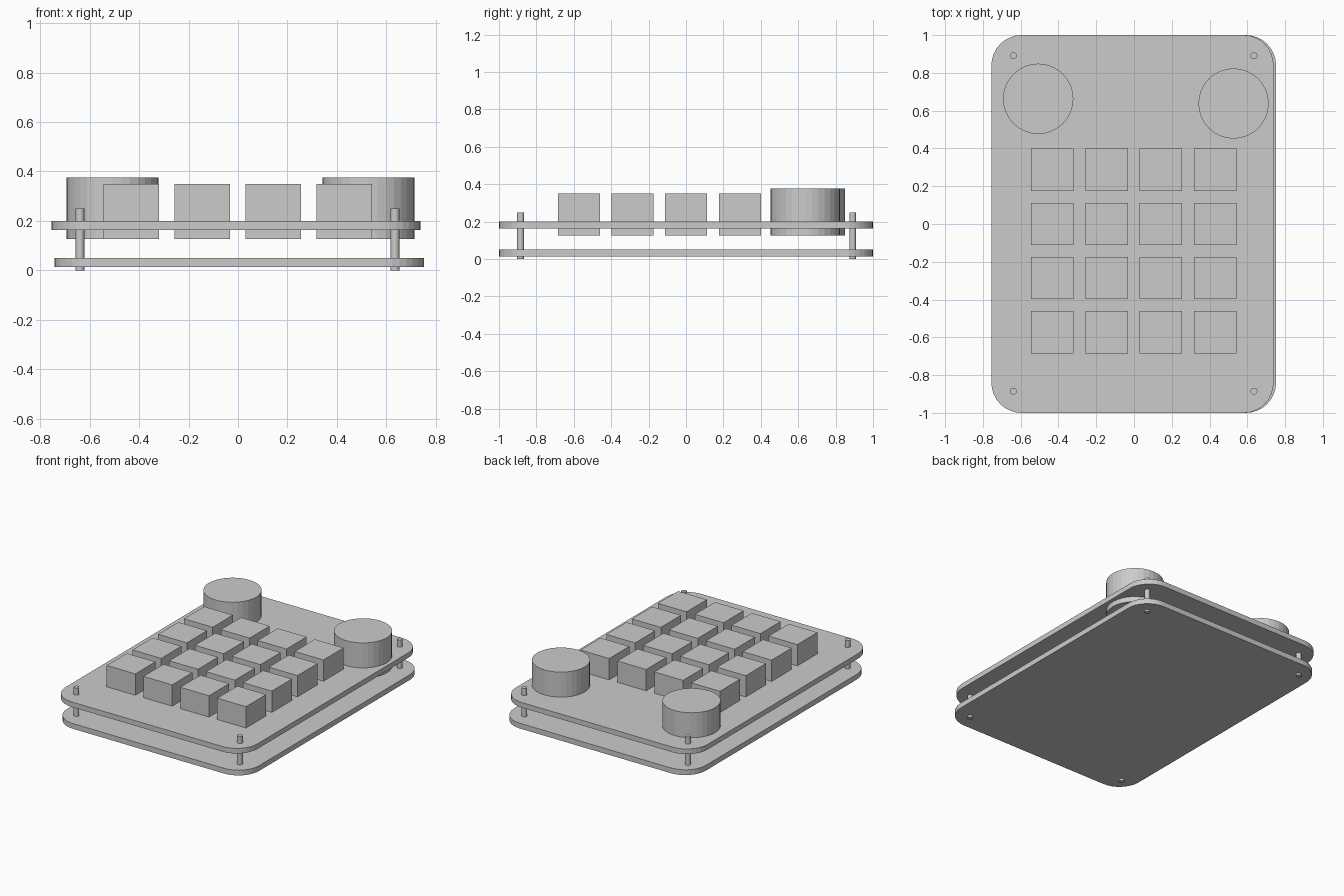
import bpy, bmesh

if "Cube" in bpy.data.objects:
    bpy.data.objects.remove(bpy.data.objects["Cube"])


def finish(name, bm):
    mesh = bpy.data.meshes.new(name)
    bm.to_mesh(mesh)
    bm.free()
    obj = bpy.data.objects.new(name, mesh)
    bpy.context.collection.objects.link(obj)
    return obj


def box(name, x0, x1, y0, y1, z0, z1, corner=0.0):
    """Box between limits, with optional rounded vertical corners."""
    bm = bmesh.new()
    bmesh.ops.create_cube(bm, size=1)
    for v in bm.verts:
        v.co.x = x1 if v.co.x > 0 else x0
        v.co.y = y1 if v.co.y > 0 else y0
        v.co.z = z1 if v.co.z > 0 else z0
    if corner:
        upright = [e for e in bm.edges
                   if abs(e.verts[0].co.z - e.verts[1].co.z) > 1e-5]
        bmesh.ops.bevel(bm, geom=upright, offset=corner, segments=8,
                        profile=0.5, affect='EDGES')
    return finish(name, bm)


def cylinder(name, x, y, radius, z0, z1, sides=32):
    bm = bmesh.new()
    bmesh.ops.create_cone(bm, cap_ends=True, segments=sides,
                          radius1=radius, radius2=radius, depth=z1 - z0)
    bmesh.ops.translate(bm, verts=bm.verts, vec=(x, y, (z0 + z1) / 2))
    return finish(name, bm)


# Two rounded plates, slightly offset sideways
box("bottom_plate", -0.743, 0.752, -1, 1, 0.013, 0.05, 0.16)
box("top_plate", -0.755, 0.739, -1, 1, 0.164, 0.2, 0.16)

# Four by four grid of keys passing through the top plate
half = 0.112
for row, y in enumerate((-0.573, -0.286, 0.0, 0.288)):
    for col, x in enumerate((-0.432, -0.145, 0.142, 0.43)):
        box(f"key_{row + 1}_{col + 1}", x - half, x + half,
            y - half, y + half, 0.127, 0.35)

# Two rotary knobs
cylinder("left_knob", -0.507, 0.663, 0.186, 0.127, 0.376)
cylinder("right_knob", 0.527, 0.638, 0.186, 0.127, 0.376)

# Corner screws joining the plates
for side, x in (("left", -0.639), ("right", 0.635)):
    for end, y in (("front", -0.885), ("back", 0.891)):
        cylinder(f"{end}_{side}_screw", x, y, 0.018, 0, 0.25)
